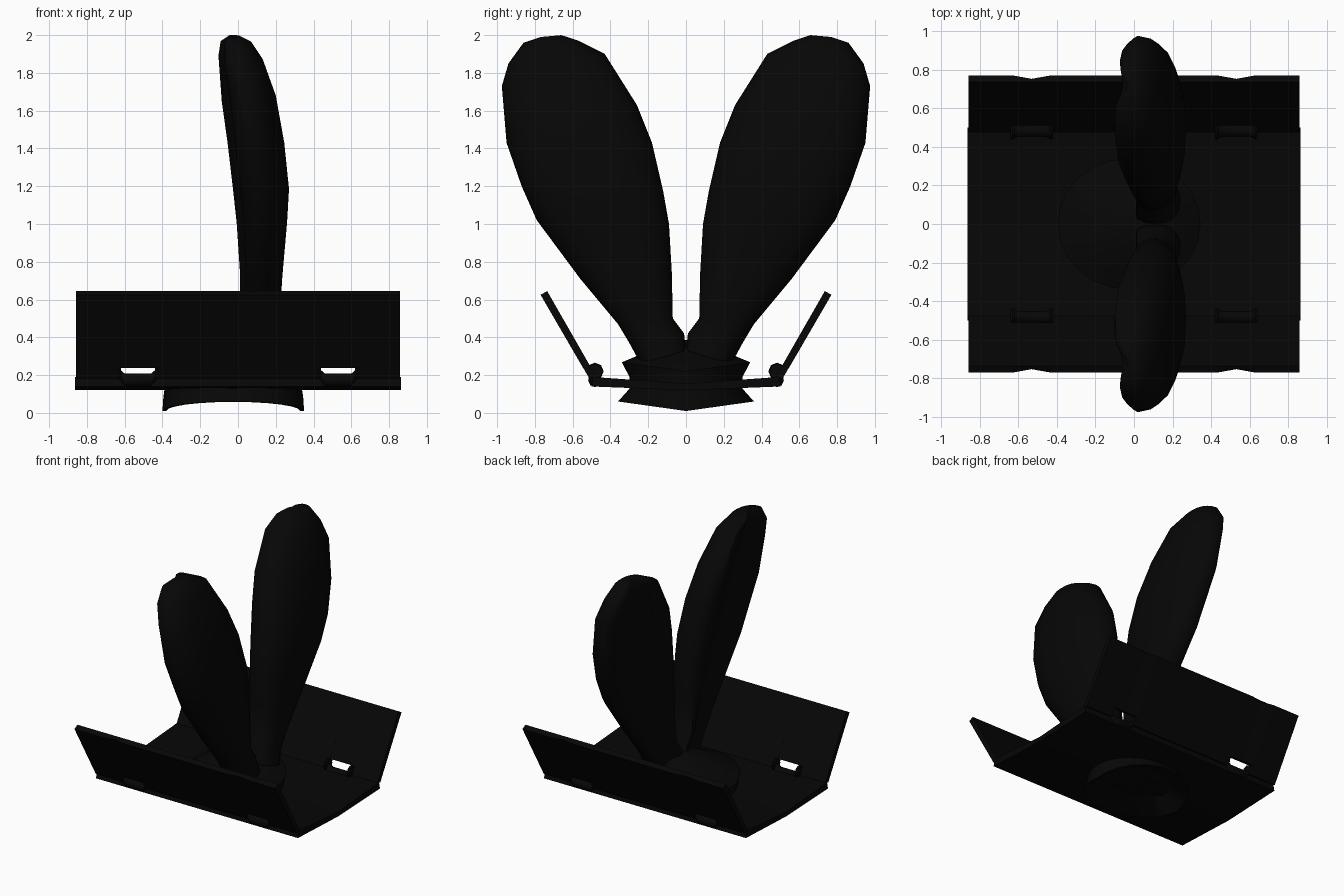
import bpy, bmesh, math

if "Cube" in bpy.data.objects:
    bpy.data.objects.remove(bpy.data.objects["Cube"], do_unlink=True)

black = bpy.data.materials.new("soft_black")
black.use_nodes = True
COLOUR = (0.002, 0.002, 0.002, 1)
black.diffuse_color = COLOUR
black.node_tree.nodes["Principled BSDF"].inputs["Base Color"].default_value = COLOUR


def loft(name, rings, smooth=None):
    """Skin a list of closed rings that share one point count, and cap both ends."""
    bm = bmesh.new()
    rows = [[bm.verts.new(p) for p in ring] for ring in rings]
    n = len(rows[0])
    for a, b in zip(rows, rows[1:]):
        for i in range(n):
            j = (i + 1) % n
            bm.faces.new((a[i], a[j], b[j], b[i]))
    bm.faces.new(rows[0])
    bm.faces.new(rows[-1])
    bmesh.ops.remove_doubles(bm, verts=bm.verts, dist=0.0001)
    bmesh.ops.recalc_face_normals(bm, faces=bm.faces)
    mesh = bpy.data.meshes.new(name)
    bm.to_mesh(mesh)
    bm.free()
    mesh.materials.append(black)
    obj = bpy.data.objects.new(name, mesh)
    bpy.context.collection.objects.link(obj)
    if smooth:
        bpy.ops.object.select_all(action="DESELECT")
        bpy.context.view_layer.objects.active = obj
        obj.select_set(True)
        bpy.ops.object.shade_smooth_by_angle(angle=math.radians(smooth))


# Bent base plate
PLATE = [(-0.5, 0.14), (0, 0.12), (0.5, 0.14), (0.49, 0.19), (0, 0.155), (-0.49, 0.19)]
loft("base_plate", [[(x, y, z) for y, z in PLATE] for x in (-0.862, 0.862)])

# Ear stations: inner y, z; outer y, z; front x; back x
EAR = [(0.0, 0.33, 0.24, 0.26, 0.0, 0.24),
       (0.01, 0.42, 0.30, 0.37, 0.0, 0.22),
       (0.07, 0.50, 0.36, 0.47, 0.0, 0.22),
       (0.075, 0.74, 0.56, 0.71, 0.0, 0.235),
       (0.09, 1.00, 0.79, 1.02, -0.02, 0.26),
       (0.12, 1.17, 0.87, 1.20, -0.04, 0.27),
       (0.18, 1.43, 0.95, 1.43, -0.07, 0.245),
       (0.26, 1.63, 0.975, 1.73, -0.10, 0.20),
       (0.43, 1.90, 0.94, 1.85, -0.115, 0.13),
       (0.57, 1.97, 0.86, 1.96, -0.10, 0.07),
       (0.66, 2.0, 0.77, 1.99, -0.05, 0.01)]


def ear_ring(station, side):
    """Rounded back, slightly hollow front whose outer rim is set back."""
    y0, z0, y1, z1, front, back = station
    mid = front + (back - front) * 0.4
    ring = []
    for k in range(20):
        a = math.tau * k / 20
        c, s = math.cos(a), math.sin(a)
        t = 0.5 + 0.5 * math.copysign(abs(c) ** 0.85, c)
        if s >= 0:
            x = mid + (back - mid) * s ** 0.85
        else:
            rim = front + (mid - front) * 0.55 * t * t
            x = mid - (mid - rim) * min(1, -s * 1.45) * (1 - 0.55 * s ** 8)
        ring.append((x, side * (y0 + (y1 - y0) * t), z0 + (z1 - z0) * t))
    return ring


# Mound rings: x radius, y radius, height; a hollow skirt below, a lip above the plate
MOUND = [(0.001, 0.001, 0.11), (0.25, 0.17, 0.11), (0.355, 0.345, 0.01),
         (0.375, 0.36, 0.01), (0.37, 0.30, 0.085), (0.36, 0.30, 0.15),
         (0.37, 0.34, 0.22), (0.30, 0.26, 0.265), (0.17, 0.14, 0.34),
         (0.001, 0.001, 0.385)]
loft("mound", [[(-0.025 + rx * math.cos(a), ry * math.sin(a),
                 z + 0.14 * abs(ry * math.sin(a)))
                for a in (math.tau * k / 24 for k in range(24))]
               for rx, ry, z in MOUND], 40)


def flap_ring(x, side, dent, opening):
    """Flap cross-section: dent pulls in the top edge, opening lifts the foot."""
    y, z = (0.51, 0.25) if opening else (0.476, 0.193)
    return [(x, side * py, pz) for py, pz in
            ((y, z), (0.735, 0.645), (0.77 - dent, 0.625), (y + 0.035, z - 0.012))]


def disc(x, y, z, r):
    angles = [math.tau * k / 8 for k in range(8)]
    return [(x, y + r * math.cos(a), z + r * math.sin(a)) for a in angles]


# Flap strips: start x, end x, start dent, end dent, opening at the hinge
SPANS = [(-0.857, -0.63, 0, 0, False), (-0.63, -0.53, 0, 0.018, True),
         (-0.53, -0.43, 0.018, 0, True), (-0.43, 0.43, 0, 0, False),
         (0.43, 0.53, 0, 0.018, True), (0.53, 0.63, 0.018, 0, True),
         (0.63, 0.857, 0, 0, False)]

for side, word in ((-1, "front"), (1, "back")):
    loft(word + "_ear", [ear_ring(s, side) for s in EAR], 50)

    # Tilted flap
    for i, (x0, x1, d0, d1, opening) in enumerate(SPANS):
        loft(f"{word}_flap_{i + 1}", [flap_ring(x0, side, d0, opening),
                                      flap_ring(x1, side, d1, opening)])

    # Hinges: a low bar curving up into two knuckles
    y = side * 0.482
    for hx, hand in ((-0.53, "right"), (0.53, "left")):
        label = f"{word}_{hand}_hinge"
        bar = ((-0.1, 0.205, 0.03), (-0.07, 0.172, 0.036),
               (0.07, 0.172, 0.036), (0.1, 0.205, 0.03))
        loft(label + "_bar", [disc(hx + x, y, z, r) for x, z, r in bar], 50)
        for end in (-1, 1):
            x = hx + end * 0.1
            loft(f"{label}_knuckle_{'inner' if end * hx < 0 else 'outer'}",
                 [disc(x + dx, y, 0.22, r)
                  for dx, r in ((-0.01, 0.04), (0, 0.046), (0.01, 0.04))], 50)
